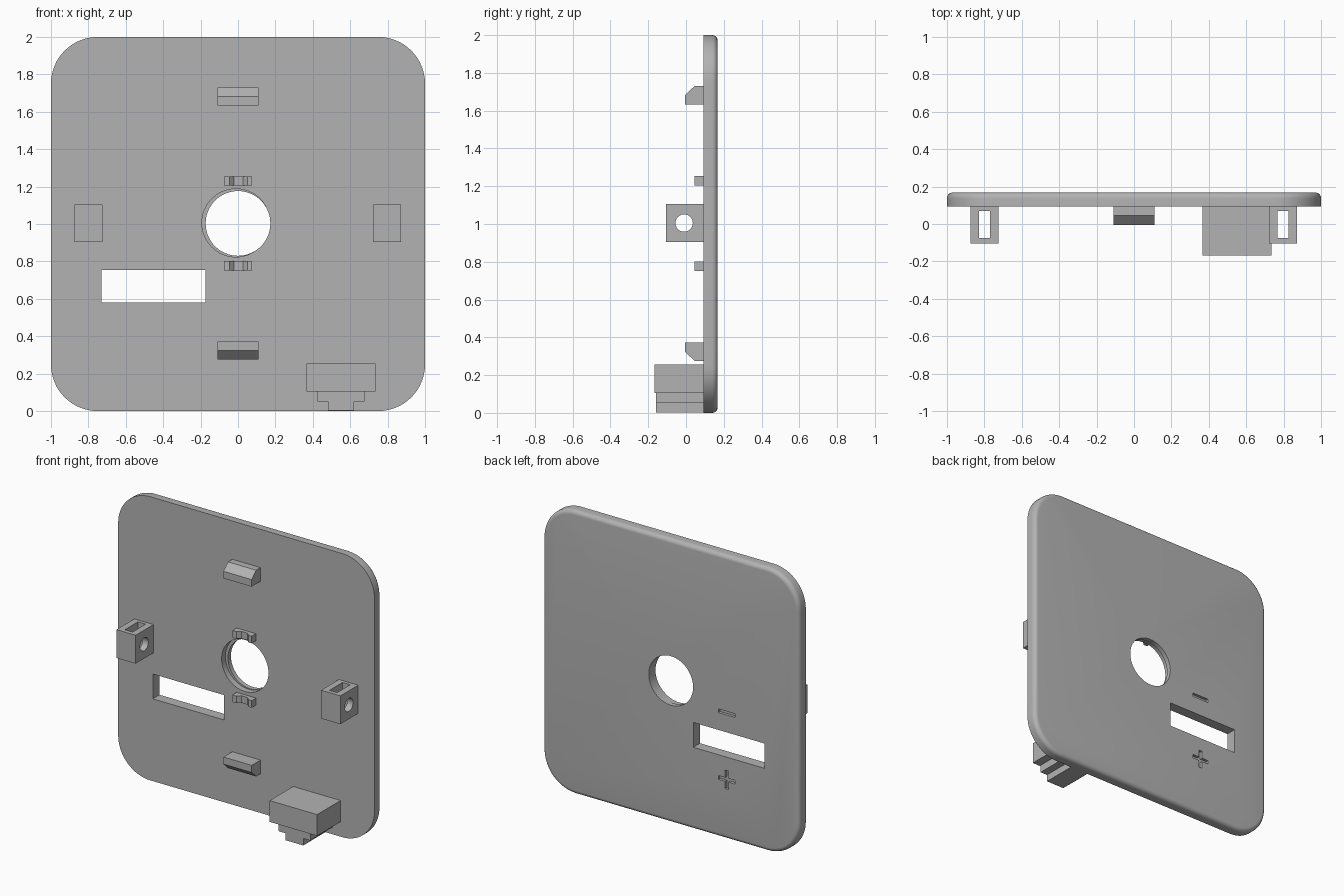
import bpy, bmesh, math
from mathutils import Vector

cube = bpy.data.objects.get("Cube")
if cube:
    bpy.data.objects.remove(cube, do_unlink=True)

FACE, BACK = 0.093, 0.168   # front and back of the plate in y

grey = bpy.data.materials.new("grey plastic")
grey.use_nodes = True
color = (0.45, 0.45, 0.45, 1)
grey.diffuse_color = color
grey.node_tree.nodes["Principled BSDF"].inputs["Base Color"].default_value = color


def prism(name, points, axis, start, end, helper=False):
    """Extrude an outline along an axis; points are the other two axes in order."""
    def place(p, t):
        c = list(p)
        c.insert("xyz".index(axis), t)
        return Vector(c)
    bm = bmesh.new()
    a = [bm.verts.new(place(p, start)) for p in points]
    b = [bm.verts.new(place(p, end)) for p in points]
    bm.faces.new(a)
    bm.faces.new(b)
    for i in range(len(a)):
        j = (i + 1) % len(a)
        bm.faces.new((a[i], a[j], b[j], b[i]))
    bmesh.ops.recalc_face_normals(bm, faces=bm.faces)
    mesh = bpy.data.meshes.new(name)
    bm.to_mesh(mesh)
    bm.free()
    mesh.materials.append(grey)
    obj = bpy.data.objects.new(name, mesh)
    bpy.context.collection.objects.link(obj)
    if helper:
        obj.hide_render = True
        obj.hide_set(True)
        obj.display_type = 'WIRE'
    return obj


def rect(u0, u1, v0, v1):
    return [(u0, v0), (u1, v0), (u1, v1), (u0, v1)]


def arc(cu, cv, r, a0, a1, n):
    return [(cu + r * math.cos(math.radians(a0 + (a1 - a0) * i / n)),
             cv + r * math.sin(math.radians(a0 + (a1 - a0) * i / n))) for i in range(n + 1)]


def circle(cu, cv, r, n=64):
    return arc(cu, cv, r, 0, 360, n)[:-1]


def cut(obj, cutters):
    for c in cutters:
        mod = obj.modifiers.new(c.name, 'BOOLEAN')
        mod.operation = 'DIFFERENCE'
        mod.solver = 'EXACT'
        mod.object = c


def smooth(obj):
    bpy.ops.object.select_all(action='DESELECT')
    obj.select_set(True)
    bpy.context.view_layer.objects.active = obj
    bpy.ops.object.shade_smooth_by_angle(angle=math.radians(30))


# Rounded plate with a softened back rim
R = 0.25
outline = []
for cx, cz, a in ((1 - R, 2 - R, 0), (R - 1, 2 - R, 90), (R - 1, R, 180), (1 - R, R, 270)):
    outline += arc(cx, cz, R, a, a + 90, 16)
plate = prism("plate", outline, "y", FACE, BACK)
bm = bmesh.new()
bm.from_mesh(plate.data)
rim = [e for e in bm.edges if all(v.co.y > BACK - 0.001 for v in e.verts)]
bmesh.ops.bevel(bm, geom=rim, offset=0.03, segments=6, profile=0.5, affect='EDGES')
bm.to_mesh(plate.data)
bm.free()

# Openings and shallow polarity marks on the back
MX, MARK = -0.435, BACK - 0.02
plus = [(-.065, -.013), (-.013, -.013), (-.013, -.065), (.013, -.065), (.013, -.013), (.065, -.013),
        (.065, .013), (.013, .013), (.013, .065), (-.013, .065), (-.013, .013), (-.065, .013)]
cut(plate, [
    prism("round_hole_cutter", circle(0, 1.003, 0.173), "y", 0, 0.3, True),
    prism("counterbore_cutter", circle(-0.011, 1.006, 0.182), "y", 0, 0.135, True),
    prism("slot_cutter", rect(-0.73, -0.175, 0.58, 0.755), "y", 0, 0.3, True),
    prism("minus_cutter", rect(MX - 0.065, MX + 0.065, 0.877, 0.903), "y", MARK, 0.3, True),
    prism("plus_cutter", [(MX + x, 0.42 + z) for x, z in plus], "y", MARK, 0.3, True),
])
smooth(plate)

# Side lugs with a cross hole and a vertical slot
for side, cx in (("right", -0.8), ("left", 0.797)):
    lug = prism(side + "_lug", rect(cx - 0.075, cx + 0.075, -0.105, FACE), "z", 0.905, 1.105)
    cut(lug, [
        prism(side + "_lug_hole_cutter", circle(-0.01, 1.005, 0.046, 32), "x", cx - 0.2, cx + 0.2, True),
        prism(side + "_lug_slot_cutter", rect(cx - 0.03, cx + 0.03, -0.075, 0.07), "z", 0.8, 1.2, True),
    ])
    smooth(lug)

# Chamfered clips and small notched tabs, mirrored about mid height
clip = [(FACE, 0.63), (-0.005, 0.63), (-0.005, 0.68), (0.045, 0.727), (FACE, 0.727)]
tab = [(-0.075, FACE), (-0.075, 0.045), (-0.045, 0.045), (-0.022, 0.068),
       (0.028, 0.068), (0.05, 0.045), (0.075, 0.045), (0.075, FACE)]
for side, s in (("upper", 1), ("lower", -1)):
    prism(side + "_clip", [(y, 1.003 + s * z) for y, z in clip], "x", -0.11, 0.11)
    prism(side + "_tab", tab, "z", 1.003 + s * 0.202, 1.003 + s * 0.252)

# Stepped foot at the lower left
prism("foot_block", rect(0.365, 0.735, -0.168, FACE), "z", 0.105, 0.255)
stem = [(0.425, 0.105), (0.425, 0.052), (0.48, 0.052), (0.48, 0.003),
        (0.62, 0.003), (0.62, 0.052), (0.675, 0.052), (0.675, 0.105)]
prism("foot_stem", stem, "y", -0.158, FACE)
